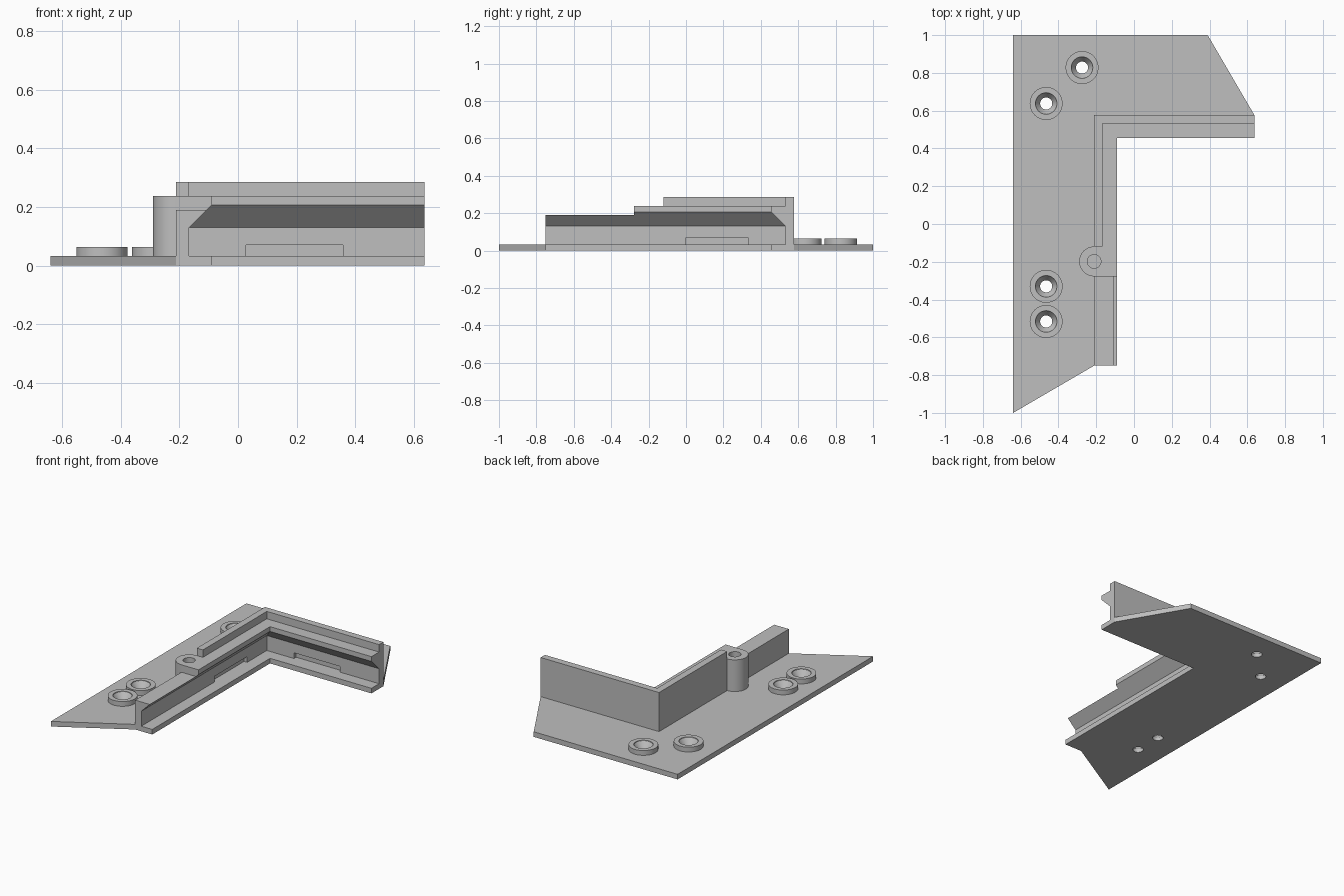
import bpy, bmesh, math

cube = bpy.data.objects.get("Cube")
if cube:
    bpy.data.objects.remove(cube, do_unlink=True)

grey = bpy.data.materials.new("light grey")
grey.use_nodes = True
grey.diffuse_color = (0.52, 0.52, 0.52, 1)
grey.node_tree.nodes["Principled BSDF"].inputs["Base Color"].default_value = grey.diffuse_color

PLATE_TOP = 0.033
WALL_X, WALL_Y = -0.211, 0.577      # outer faces of the two wall legs
END_X, END_Y = 0.637, -0.75         # free ends of the legs
EDGE = 0.122                        # wall outer face to inner edge of the bracket


def finish(name, bm):
    bmesh.ops.recalc_face_normals(bm, faces=bm.faces)
    mesh = bpy.data.meshes.new(name)
    bm.to_mesh(mesh)
    bm.free()
    mesh.materials.append(grey)
    obj = bpy.data.objects.new(name, mesh)
    bpy.context.collection.objects.link(obj)
    return obj


def loft(name, rings):
    """Skin a list of matching rings and cap both ends."""
    bm = bmesh.new()
    loops = [[bm.verts.new(p) for p in ring] for ring in rings]
    for a, b in zip(loops, loops[1:]):
        for i in range(len(a)):
            j = (i + 1) % len(a)
            bm.faces.new((a[i], a[j], b[j], b[i]))
    bm.faces.new(loops[0])
    bm.faces.new(loops[-1])
    return finish(name, bm)


def prism(name, outline, z0, z1):
    return loft(name, [[(x, y, z) for x, y in outline] for z in (z0, z1)])


def box(name, x0, x1, y0, y1, z0, z1):
    return prism(name, [(x0, y0), (x1, y0), (x1, y1), (x0, y1)], z0, z1)


def turned(name, x, y, steps, sides=48):
    """Stack of circles given as (radius, height)."""
    turns = [2 * math.pi * i / sides for i in range(sides)]
    return loft(name, [[(x + r * math.cos(t), y + r * math.sin(t), z) for t in turns]
                       for r, z in steps])


def combine(target, tool, operation="DIFFERENCE", keep=False):
    mod = target.modifiers.new("combine", "BOOLEAN")
    mod.operation, mod.object, mod.solver = operation, tool, "EXACT"
    bpy.context.view_layer.update()
    graph = bpy.context.evaluated_depsgraph_get()
    mesh = bpy.data.meshes.new_from_object(target.evaluated_get(graph))
    target.modifiers.clear()
    target.data = mesh
    if not keep:
        bpy.data.objects.remove(tool, do_unlink=True)


# Base plate with slanted ends
inner_x, inner_y = WALL_X + EDGE, WALL_Y - EDGE
plate = prism("base_plate", [
    (-0.64, -1), (WALL_X, END_Y), (inner_x, END_Y), (inner_x, inner_y),
    (END_X, inner_y), (END_X, WALL_Y), (0.39, 1), (-0.64, 1)], 0, PLATE_TOP)

# L-shaped wall with overhanging chamfered lip, mitred at the corner
profile = [(0, PLATE_TOP), (0, 0.286), (0.044, 0.286), (0.044, 0.238),
           (EDGE, 0.238), (EDGE, 0.207), (0.044, 0.13), (0.044, PLATE_TOP)]
rail = loft("corner_rail", [
    [(WALL_X + d, END_Y, z) for d, z in profile],
    [(WALL_X + d, WALL_Y - d, z) for d, z in profile],
    [(END_X, WALL_Y - d, z) for d, z in profile]])

# Step the side leg down towards its free end
combine(rail, box("step_cutter", -0.4, 0, -0.9, -0.12, 0.238, 0.4))
combine(rail, box("low_step_cutter", -0.4, 0, -0.9, -0.277, 0.19, 0.4))

# Shallow slots at the foot of the inner wall faces
wall_in_x, wall_in_y = WALL_X + 0.044, WALL_Y - 0.044
combine(rail, box("back_slot_cutter", 0.027, 0.358, wall_in_y - 0.02, wall_in_y + 0.022, 0.01, 0.07))
combine(rail, box("side_slot_cutter", wall_in_x - 0.022, wall_in_x + 0.02, 0, 0.332, 0.01, 0.07))

# Half-round pillar against the outer wall, with a blind hole
px, py, pr = WALL_X, -0.198, 0.079
arc = [(px + pr * math.cos(t), py + pr * math.sin(t))
       for t in (math.pi * (0.5 + i / 32) for i in range(33))]
pillar = prism("hole_pillar", arc + [(px + 0.02, py - pr), (px + 0.02, py + pr)],
               PLATE_TOP, 0.238)
combine(rail, pillar, "UNION")
combine(rail, turned("pillar_hole_cutter", px, py, [(0.036, 0.06), (0.036, 0.3)]))

# Countersunk screw bosses, drilled through the plate
bosses = []
for n, (x, y) in enumerate([(-0.275, 0.828), (-0.465, 0.638), (-0.465, -0.33), (-0.465, -0.516)]):
    boss = turned(f"screw_boss_{n + 1}", x, y, [(0.087, PLATE_TOP), (0.087, 0.064)])
    drill = turned("drill_cutter", x, y,
                   [(0.032, -0.05), (0.032, 0.022), (0.057, 0.058), (0.057, 0.1)])
    combine(plate, drill, keep=True)
    combine(boss, drill)
    bosses.append(boss)

# Smooth the round faces, keep the edges sharp
bpy.ops.object.select_all(action="DESELECT")
for obj in [plate, rail] + bosses:
    obj.select_set(True)
    bpy.context.view_layer.objects.active = obj
bpy.ops.object.shade_smooth_by_angle(angle=math.radians(30))
